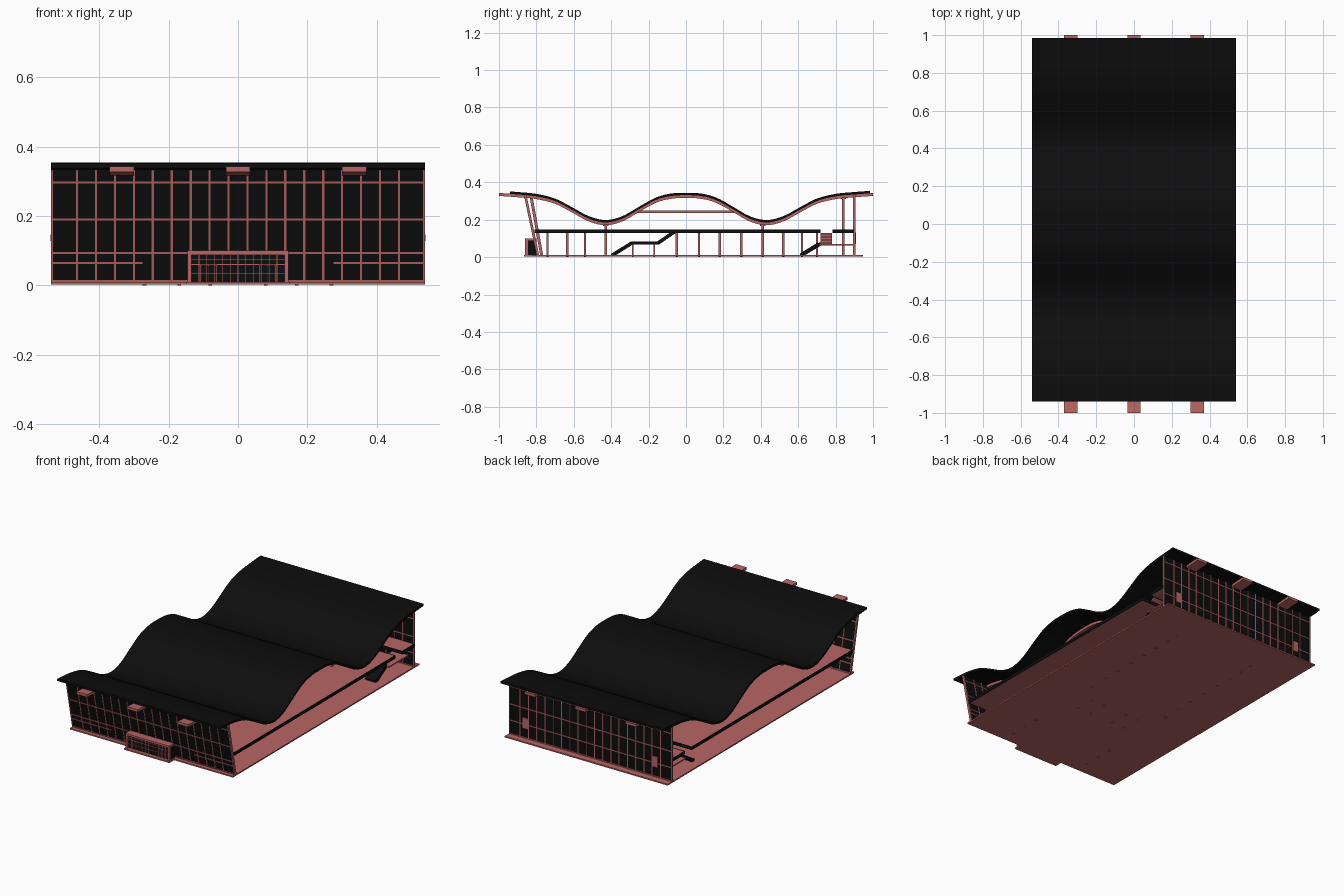
import bpy, bmesh

if "Cube" in bpy.data.objects:
    bpy.data.objects.remove(bpy.data.objects["Cube"])


def material(name, rgb):
    m = bpy.data.materials.new(name)
    m.diffuse_color = (*rgb, 1)
    m.use_nodes = True
    m.node_tree.nodes["Principled BSDF"].inputs["Base Color"].default_value = m.diffuse_color
    return m


RED = material("red_frame", (0.48, 0.13, 0.13))
BLACK = material("black_panel", (0.004, 0.004, 0.004))


def finish(name, bm, mat):
    bmesh.ops.recalc_face_normals(bm, faces=bm.faces)
    me = bpy.data.meshes.new(name)
    bm.to_mesh(me)
    bm.free()
    ob = bpy.data.objects.new(name, me)
    me.materials.append(mat)
    bpy.context.collection.objects.link(ob)
    return ob


def boxes(name, mat, items, lean=0.0):
    """Boxes (x0, x1, y0, y1, z0, z1) in one object; lean shears y with height."""
    bm = bmesh.new()
    for x0, x1, y0, y1, z0, z1 in items:
        for v in bmesh.ops.create_cube(bm, size=1)["verts"]:
            x, y, z = v.co
            nz = z1 if z > 0 else z0
            v.co = (x1 if x > 0 else x0, (y1 if y > 0 else y0) + lean * nz, nz)
    return finish(name, bm, mat)


def prisms(name, mat, outline, spans):
    """Extrude a (y, z) outline over each x span."""
    bm = bmesh.new()
    for x0, x1 in spans:
        a = [bm.verts.new((x0, y, z)) for y, z in outline]
        b = [bm.verts.new((x1, y, z)) for y, z in outline]
        bm.faces.new(a)
        bm.faces.new(b)
        for i in range(len(a)):
            j = (i + 1) % len(a)
            bm.faces.new((a[i], a[j], b[j], b[i]))
    return finish(name, bm, mat)


def post(x, y, w, z0, z1):
    return (x - w / 2, x + w / 2, y - w / 2, y + w / 2, z0, z1)


# Roof wave: half profile, mirrored about y = 0
HALF = [(0, .342), (.08, .338), (.16, .317), (.25, .268), (.34, .217), (.43, .196),
        (.52, .217), (.61, .265), (.70, .311), (.80, .336), (.90, .346), (1.0, .353)]
P = [(-HALF[1][0], HALF[1][1])] + HALF + [(1.1, .359)]


def roof_z(y):
    y = abs(y)
    i = next((k for k in range(1, len(P) - 2) if y <= P[k + 1][0]), len(P) - 3)
    (ya, za), (yb, zb) = P[i], P[i + 1]
    ma = (zb - P[i - 1][1]) / (yb - P[i - 1][0]) * (yb - ya)
    mb = (P[i + 2][1] - za) / (P[i + 2][0] - ya) * (yb - ya)
    t = (y - ya) / (yb - ya)
    return (za * (2*t**3 - 3*t*t + 1) + ma * (t**3 - 2*t*t + t)
            + zb * (3*t*t - 2*t**3) + mb * (t**3 - t*t))


def wave(name, mat, y0, y1, top, bottom, spans, n=72):
    ys = [y0 + (y1 - y0) * i / n for i in range(n + 1)]
    line = [(y, roof_z(y) + top) for y in ys] + [(y, roof_z(y) + bottom) for y in reversed(ys)]
    ob = prisms(name, mat, line, spans)
    bpy.ops.object.select_all(action='DESELECT')
    ob.select_set(True)
    bpy.context.view_layer.objects.active = ob
    bpy.ops.object.shade_smooth_by_angle()


BEAM_X = (-.335, 0, .335)
wave("roof_sheet", BLACK, -.94, .985, .002, -.011, [(-.54, .54)])
wave("roof_beams", RED, -1, 1, -.010, -.026, [(x - .035, x + .035) for x in BEAM_X])
boxes("roof_ties", RED, [(x - .012, x + .012, -.28, .28, .235, .248) for x in BEAM_X])

# Ground floor with entrance pad
boxes("ground_floor", RED, [(-.54, .54, -.82, .945, .002, .01), (-.15, .15, -.865, -.81, .002, .01)])

# Leaning front glass wall and straight back wall
MULLION_X = [s * (.027 + .0547 * k) for k in range(9) for s in (-1, 1)] + [-.537, .537]
LEAN, FY, BY = -.21, -.79, .9
boxes("front_glass", BLACK, [(-.538, .538, FY - .003, FY + .003, .01, .334)], LEAN)
front = [(x - .003, x + .003, FY - .007, FY + .007, .01, .334) for x in MULLION_X]
front += [(-.54, .54, FY - .007, FY + .007, z - .003, z + .003) for z in (.013, .093, .19, .297)]
front += [(a, b, FY - .007, FY + .007, .062, .068) for a, b in ((-.54, -.275), (.275, .54))]
boxes("front_mullions", RED, front, LEAN)
boxes("back_glass", BLACK, [(-.538, .538, BY - .003, BY + .003, .01, .336)])
back = [(x - .003, x + .003, BY - .006, BY + .006, .01, .336) for x in MULLION_X]
back += [(-.54, .54, BY - .006, BY + .006, z - .003, z + .003) for z in (.013, .093, .19, .297)]
boxes("back_mullions", RED, back)
boxes("back_doors", RED, [(s * .43 - .018, s * .43 + .018, BY - .005, BY + .008, .07, .132) for s in (-1, 1)])

# Projecting entrance
boxes("entrance_sides", BLACK, [(s * .141 - .003, s * .141 + .003, -.85, -.80, .01, .095) for s in (-1, 1)])
boxes("entrance_frame", RED, [(-.145, .145, -.86, -.80, .088, .1),
                              (-.145, -.134, -.86, -.845, .01, .09), (.134, .145, -.86, -.845, .01, .09)])
boxes("entrance_glass", BLACK, [(-.136, .136, -.843, -.84, .01, .09)])
grid = [(x * .0225 - .001, x * .0225 + .001, -.846, -.842, .01, .09) for x in range(-6, 7)]
grid += [(-.136, .136, -.846, -.842, z - .001, z + .001) for z in (.035, .06, .075)]
for c in (-.085, .085):
    grid += [(c + d - .002, c + d + .002, -.85, -.842, .01, .06) for d in (-.022, 0, .022)]
    grid.append((c - .024, c + .024, -.85, -.842, .058, .062))
boxes("entrance_grid", RED, grid)

# Upper floor with two stair openings, black fascia and a gap near the back
upper = [(-.538, .538, -.805, -.40, .13, .146), (-.538, .538, -.07, .715, .13, .146),
         (-.538, .538, .785, .897, .13, .146), (-.07, .07, -.40, -.07, .13, .146),
         (.18, .538, -.40, -.07, .13, .146), (-.538, -.18, -.40, -.07, .13, .146)]
boxes("upper_floor", RED, upper)
fascia = [(s * .539 - .002, s * .539 + .002, a, b, .128, .147)
          for s in (-1, 1) for a, b in ((-.81, .715), (.785, .897))]
fascia += [(-.54, .54, y - .002, y + .002, .128, .147) for y in (.716, .784)]
boxes("floor_fascia", BLACK, fascia)

# Columns under the upper floor and under the roof
rows = (-.74, -.635, -.54, -.05, .07, .18, .295, .41, .52, .62, .70)
boxes("floor_columns", RED, [post(s * .27, y, .012, 0, .131) for y in rows for s in (-1, 1)])
tall, heads = [], []
for x in BEAM_X:
    for y, top in ((-.43, .175), (.41, .175), (.84, .318)):
        tall.append(post(x, y, .014, .005, top))
        heads.append(post(x, y, .03, top - .008, top))
boxes("roof_columns", RED, tall)
boxes("column_heads", RED, heads)
boxes("leaning_columns", RED, [post(x, -.77, .016, .005, .315) for x in BEAM_X], -.18)

# Main stairs: black side panels, red steps, landing and supports
side = [(-.40, .01), (-.375, .01), (-.285, .067), (-.145, .067), (-.055, .128),
        (-.055, .142), (-.075, .138), (-.155, .083), (-.295, .083), (-.40, .018)]
edges = [(s * c - .004, s * c + .004) for s in (-1, 1) for c in (.078, .172)]
prisms("main_stair_sides", BLACK, side, edges)
steps = []
for s in (-1, 1):
    x0, x1 = s * .125 - .045, s * .125 + .045
    steps.append((x0, x1, -.295, -.15, .067, .074))
    for k in range(8):
        for y, z in ((-.385, .012), (-.15, .074)):
            steps.append((x0, x1, y + .0112 * k, y + .0112 * (k + 1), z + .0075 * k, z + .0075 * (k + 1)))
boxes("main_stair_steps", RED, steps)
boxes("stair_supports", RED, [post(s * x, y, .010, 0, .068)
                              for s in (-1, 1) for x in (.08, .17) for y in (-.285, -.17)])

# Back stairs: lower flight, landing and sideways upper flight on both sides
flight = [(.61, .01), (.635, .01), (.72, .06), (.72, .078), (.70, .075), (.61, .02)]
prisms("back_stair_flights", BLACK, flight, [(s * .45 - .035, s * .45 + .035) for s in (-1, 1)])
boxes("back_landings", RED, [(s * .45 - .05, s * .45 + .05, .715, .897, .062, .07) for s in (-1, 1)])
up = []
for s in (-1, 1):
    for k in range(8):
        a, b = sorted((s * (.40 - .014 * k), s * (.40 - .014 * (k + 1))))
        up.append((a, b, .72, .78, .066 + .008 * k, .074 + .008 * k))
boxes("back_upper_steps", RED, up)
